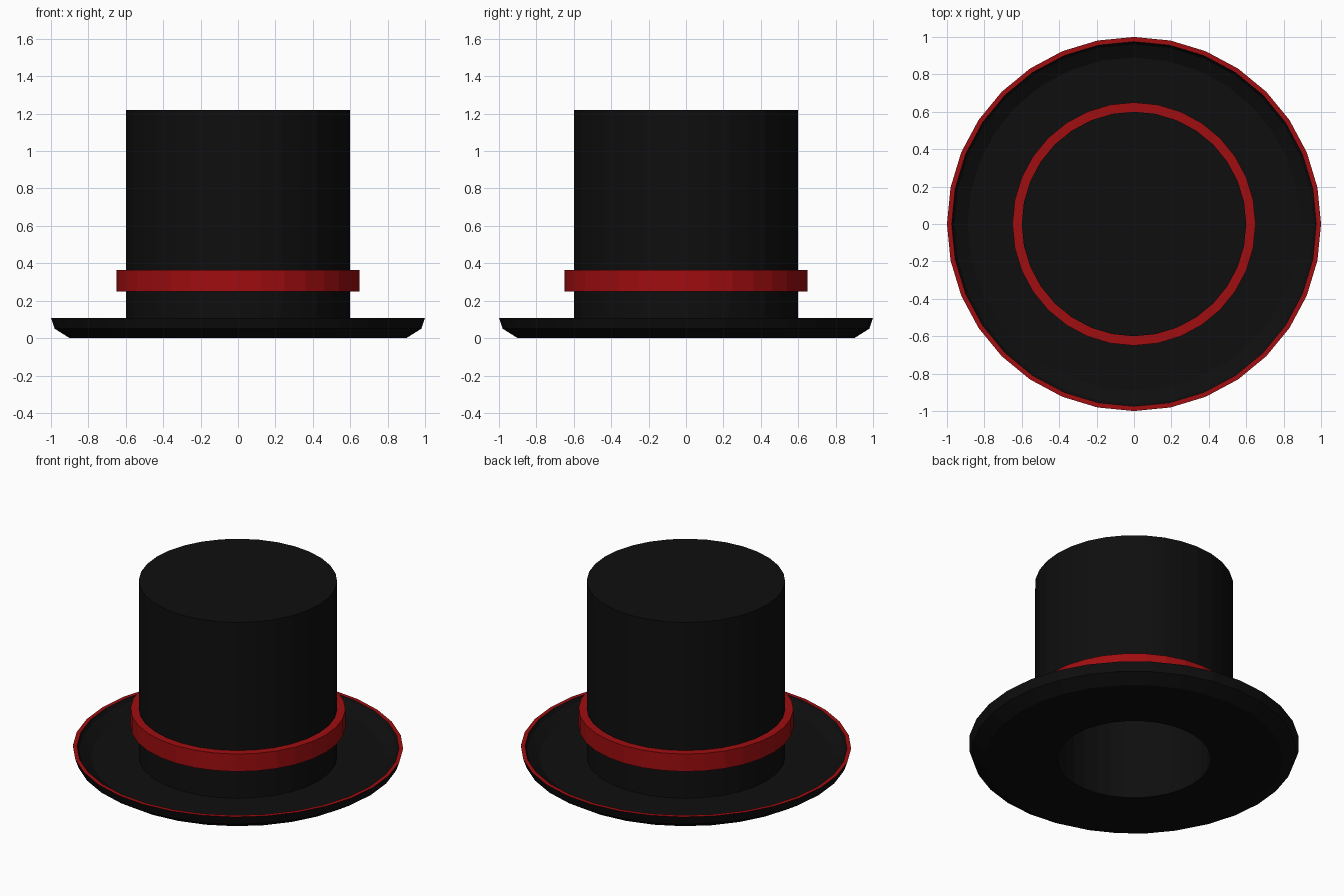
import bpy, bmesh, math

if "Cube" in bpy.data.objects:
    bpy.data.objects.remove(bpy.data.objects["Cube"])

SIDES = 32


def material(name, rgb):
    m = bpy.data.materials.new(name)
    m.diffuse_color = (*rgb, 1)
    m.use_nodes = True
    m.node_tree.nodes["Principled BSDF"].inputs["Base Color"].default_value = m.diffuse_color
    return m


black = material("black felt", (0.0045, 0.0045, 0.0045))
red = material("red ribbon", (0.35, 0.004, 0.005))


def lathe(name, profile, mats, closed=False, red_segment=None):
    """Spin an (r, z) profile around z; r = 0 points become poles."""
    bm = bmesh.new()
    rings = []
    for r, z in profile:
        if r == 0:
            rings.append([bm.verts.new((0, 0, z))] * SIDES)
        else:
            rings.append([bm.verts.new((r * math.cos(i * math.tau / SIDES),
                                        r * math.sin(i * math.tau / SIDES), z))
                          for i in range(SIDES)])
    count = len(rings) if closed else len(rings) - 1
    for k in range(count):
        a, b = rings[k], rings[(k + 1) % len(rings)]
        for i in range(SIDES):
            j = (i + 1) % SIDES
            corners = list(dict.fromkeys((a[i], a[j], b[j], b[i])))
            face = bm.faces.new(corners)
            face.material_index = 1 if k == red_segment else 0
    bmesh.ops.recalc_face_normals(bm, faces=bm.faces)
    mesh = bpy.data.meshes.new(name)
    bm.to_mesh(mesh)
    bm.free()
    for m in mats:
        mesh.materials.append(m)
    ob = bpy.data.objects.new(name, mesh)
    bpy.context.collection.objects.link(ob)
    return ob


# Dished brim with upturned edge; the flat top of the edge is red
lathe("brim", [(0.465, 0), (0.90, 0), (0.98, 0.05), (1.0, 0.108),
               (0.975, 0.108), (0.96, 0.085), (0.89, 0.046), (0.465, 0.046)],
      [black, red], closed=True, red_segment=3)

# Hollow crown, open at the bottom
lathe("crown", [(0, 1.22), (0.6, 1.22), (0.6, 0.04), (0.465, 0.04),
                (0.465, 1.10), (0, 1.10)], [black])

# Ribbon band around the crown
lathe("band", [(0.598, 0.248), (0.65, 0.248), (0.65, 0.365), (0.598, 0.365)],
      [red], closed=True)
